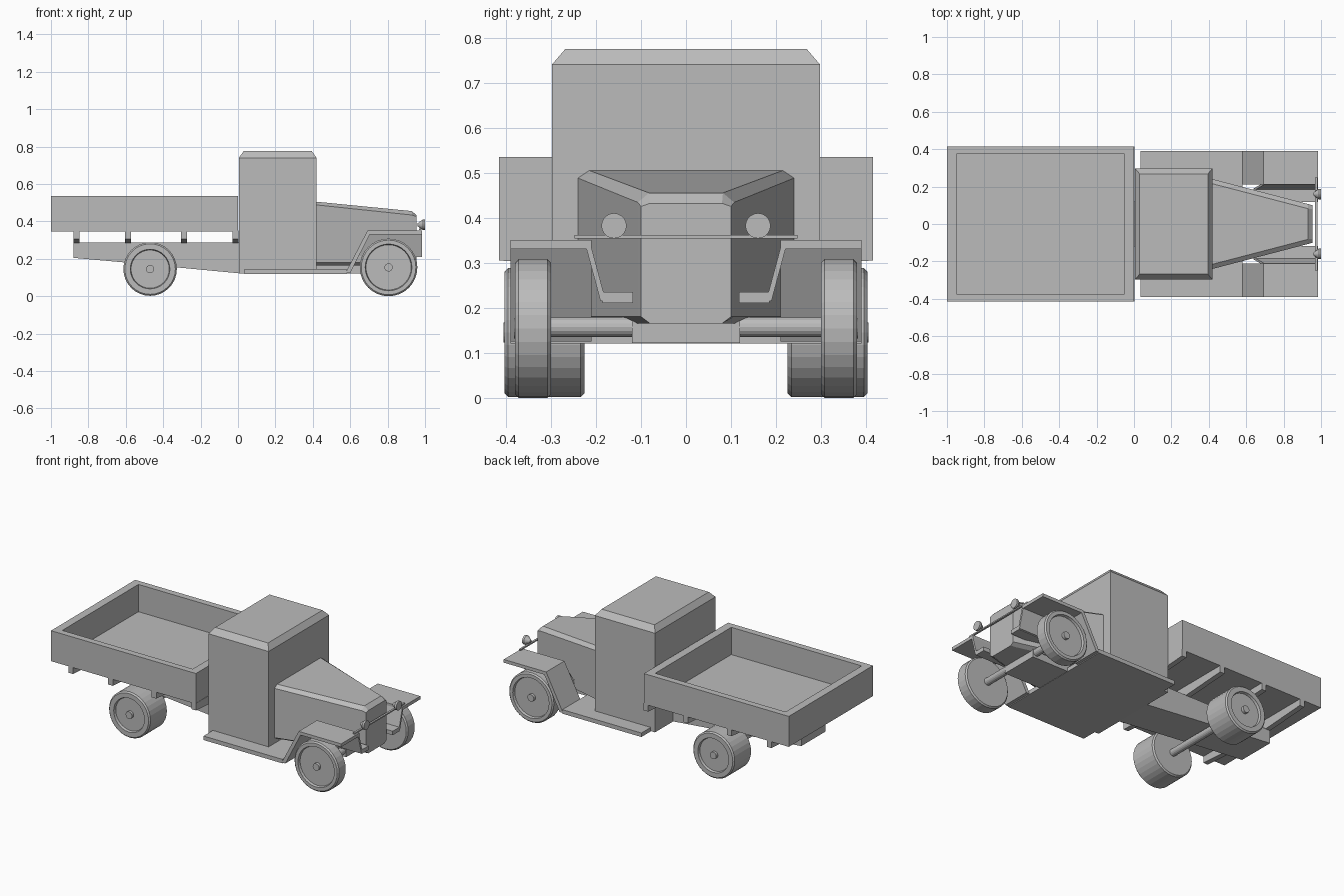
import bpy, bmesh, math
from mathutils import Matrix

cube = bpy.data.objects.get("Cube")
if cube:
    bpy.data.objects.remove(cube)

grey = bpy.data.materials.new("plain_grey")
grey.use_nodes = True
colour = (0.5, 0.5, 0.5, 1)
grey.diffuse_color = colour
grey.node_tree.nodes["Principled BSDF"].inputs["Base Color"].default_value = colour


def finish(name, bm):
    bmesh.ops.recalc_face_normals(bm, faces=bm.faces)
    mesh = bpy.data.meshes.new(name)
    bm.to_mesh(mesh)
    bm.free()
    mesh.materials.append(grey)
    obj = bpy.data.objects.new(name, mesh)
    bpy.context.scene.collection.objects.link(obj)
    return obj


def loft(name, rings):
    """Closed solid through rings with equal point counts."""
    bm = bmesh.new()
    loops = [[bm.verts.new(p) for p in ring] for ring in rings]
    n = len(loops[0])
    for a, b in zip(loops, loops[1:]):
        for i in range(n):
            j = (i + 1) % n
            bm.faces.new((a[i], a[j], b[j], b[i]))
    bm.faces.new(loops[0])
    bm.faces.new(loops[-1])
    return finish(name, bm)


def rect(x0, x1, y0, y1, z):
    return [(x0, y0, z), (x1, y0, z), (x1, y1, z), (x0, y1, z)]


def box(name, x0, x1, y0, y1, z0, z1):
    return loft(name, [rect(x0, x1, y0, y1, z) for z in (z0, z1)])


def extrude_y(name, profile, y0, y1):
    return loft(name, [[(x, y, z) for x, z in profile] for y in (y0, y1)])


def lathe(name, profile, centre, axis, sides=32):
    """Rings of (offset along axis, radius) turned about x or y."""
    rings = []
    for d, r in profile:
        ring = []
        for i in range(sides):
            a = math.tau * i / sides
            u, v = r * math.cos(a), r * math.sin(a)
            p = (d, u, v) if axis == "x" else (u, d, v)
            ring.append(tuple(c + q for c, q in zip(centre, p)))
        rings.append(ring)
    return loft(name, rings)


def mirrored(obj, name):
    copy = obj.copy()
    copy.data = obj.data.copy()
    copy.name = name
    copy.data.transform(Matrix.Scale(-1, 4, (0, 1, 0)))
    copy.data.flip_normals()
    bpy.context.scene.collection.objects.link(copy)


# Cargo bed: open tray
tray = [(1, 0.35), (1, 0.535), (0, 0.535), (0, 0.365)]
loft("cargo_bed", [rect(-1 + i, -i, -0.415 + i * 0.8, 0.415 - i * 0.8, z)
                   for i, z in ((0, 0.345), (0, 0.535), (0.05, 0.535), (0.05, 0.365))])

# Cross beams under the bed, deeper in the middle
for i, x in enumerate((-0.88, -0.605, -0.305, -0.03)):
    section = [(-0.415, 0.35), (0.415, 0.35), (0.415, 0.305),
               (0.12, 0.285), (-0.12, 0.285), (-0.415, 0.305)]
    loft(f"bed_beam_{i + 1}", [[(px, y, z) for y, z in section] for px in (x, x + 0.032)])

# Chassis
extrude_y("rear_frame", [(-0.88, 0.205), (-0.6, 0.18), (0.01, 0.122),
                         (0.01, 0.287), (-0.88, 0.287)], -0.12, 0.12)
box("front_frame", 0.4, 0.83, -0.12, 0.12, 0.122, 0.175)
box("running_board", 0.035, 0.58, -0.39, 0.39, 0.12, 0.145)

# Cab with a bevelled roof
loft("cab", [rect(0.005, 0.42, -0.298, 0.298, 0.122),
             rect(0.005, 0.42, -0.298, 0.298, 0.74),
             rect(0.03, 0.395, -0.268, 0.268, 0.775)])


# Tapered bonnet
def bonnet_ring(x, inner, outer, top, shoulder):
    half = [(inner, top), (outer, shoulder), (outer, 0.18), (inner, 0.165)]
    return [(x, y, z) for y, z in half] + [(x, -y, z) for y, z in reversed(half)]


loft("bonnet", [bonnet_ring(0.42, 0.215, 0.24, 0.505, 0.488),
                bonnet_ring(0.93, 0.082, 0.107, 0.455, 0.434),
                bonnet_ring(0.955, 0.08, 0.1, 0.432, 0.425)])

# Front fender: flat top and sloping rear plate
fender = extrude_y("fender_left", [(0.575, 0.125), (0.692, 0.35), (0.985, 0.35),
                                   (0.985, 0.33), (0.705, 0.33), (0.6, 0.125)], 0.21, 0.39)
apron = loft("fender_apron_left", [
    [(0.64, y, 0.215), (0.985, y, 0.215), (0.985, y + 0.035, 0.345), (0.7, y + 0.035, 0.345)]
    for y in (0.178, 0.19)])
ledge = box("fender_ledge_left", 0.64, 0.985, 0.118, 0.186, 0.21, 0.235)

# Headlamp
lamp = lathe("headlamp_left", [(-0.04, 0.008), (-0.012, 0.028), (0, 0.028)],
             (1, 0.16, 0.382), "x", 20)
box("headlamp_bar", 0.968, 0.98, -0.248, 0.248, 0.354, 0.362)


# Wheels: tyre with recessed disc and hub
def wheel(name, x, z, r, rim, y0, y1):
    b = 0.008
    tyre = lathe(name, [(y0, rim), (y0, r - b), (y0 + b, r), (y1 - b, r), (y1, r - b),
                        (y1, rim), (y1 - 0.015, rim - 0.004)], (x, 0, z), "y")
    hub = lathe(name + "_hub", [(y1 - 0.03, 0.022), (y1 + 0.002, 0.022)], (x, 0, z), "y", 16)
    return tyre, hub


front = wheel("front_wheel_left", 0.805, 0.154, 0.154, 0.125, 0.3, 0.38)
rear = wheel("rear_wheel_left", -0.47, 0.145, 0.143, 0.106, 0.226, 0.403)
for name, x, z, h in (("front_axle", 0.805, 0.157, 0.33), ("rear_axle", -0.47, 0.145, 0.26)):
    lathe(name, [(-h, 0.022), (h, 0.022)], (x, 0, z), "y", 16)

# Right-hand copies
for part in (fender, apron, ledge, lamp, *front, *rear):
    mirrored(part, part.name.replace("left", "right"))
